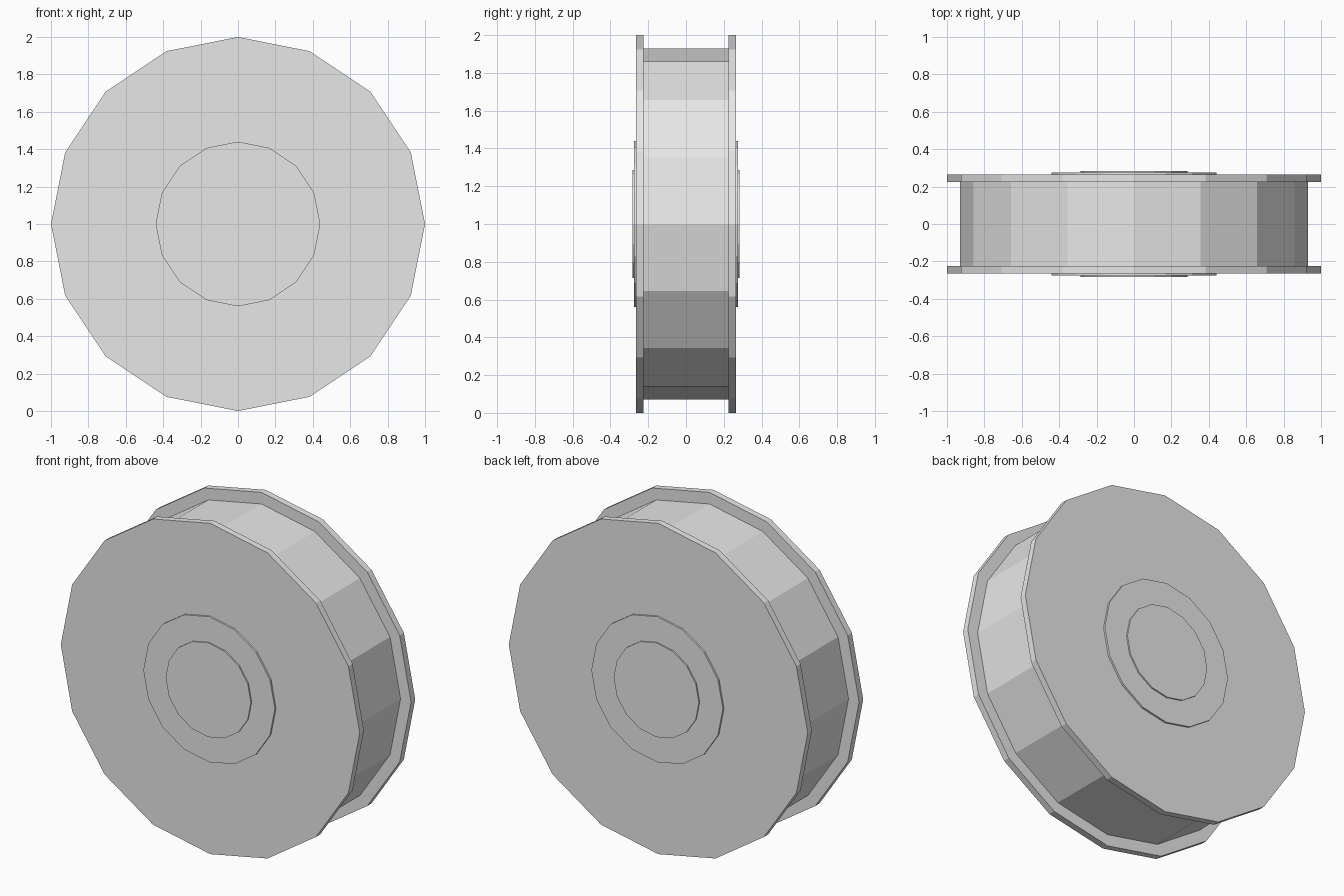
import bpy, math

cube = bpy.data.objects.get("Cube")
if cube:
    bpy.data.objects.remove(cube, do_unlink=True)

# Single plain grey material
grey = bpy.data.materials.new("light_grey")
grey.use_nodes = True
colour = (0.8, 0.8, 0.8, 1)
grey.diffuse_color = colour
grey.node_tree.nodes["Principled BSDF"].inputs["Base Color"].default_value = colour


def disc(name, radius, y0, y1):
    """Flat-faced 16-sided disc lying along the y axis, between y0 and y1."""
    bpy.ops.mesh.primitive_cylinder_add(
        vertices=16, radius=radius, depth=abs(y1 - y0),
        location=(0, (y0 + y1) / 2, 1), rotation=(math.pi / 2, 0, 0))
    ob = bpy.context.object
    ob.name = name
    ob.data.materials.append(grey)
    return ob


# Central drum
disc("drum", 0.93, -0.225, 0.225)

# Flange, hub plate and hub cap on each side
for side, s in (("front", -1), ("back", 1)):
    disc(side + "_flange", 1.0, s * 0.225, s * 0.265)
    disc(side + "_hub_plate", 0.44, s * 0.265, s * 0.276)
    disc(side + "_hub_cap", 0.285, s * 0.276, s * 0.284)
